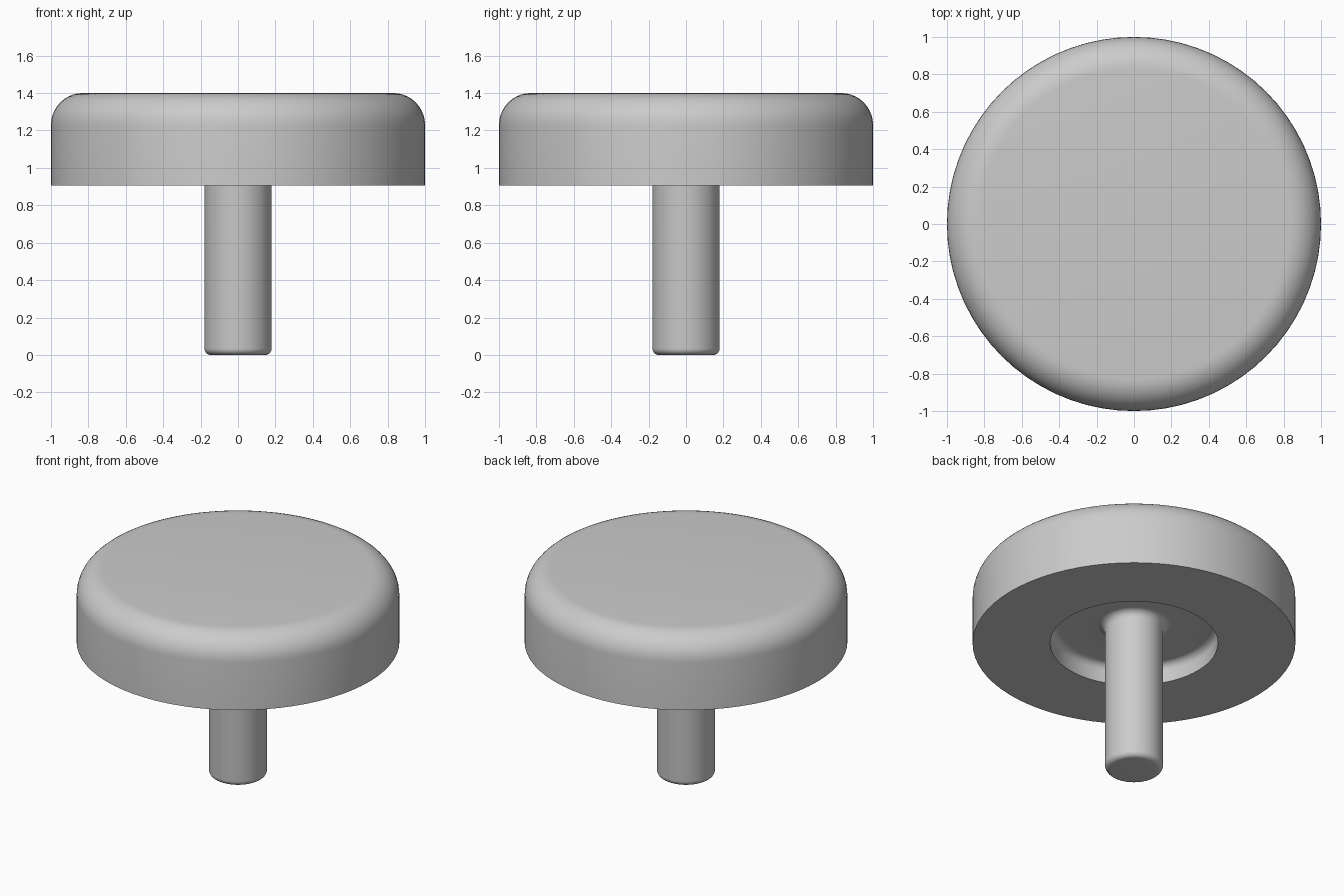
import bpy, math

if "Cube" in bpy.data.objects:
    bpy.data.objects.remove(bpy.data.objects["Cube"], do_unlink=True)

SEGMENTS = 72

grey = bpy.data.materials.new("light_grey")
grey.use_nodes = True
COLOUR = (0.6, 0.6, 0.6, 1)
grey.diffuse_color = COLOUR
grey.node_tree.nodes["Principled BSDF"].inputs["Base Color"].default_value = COLOUR


def arc(cx, cz, r, start, end, steps=8):
    """Points of a fillet in the profile plane, angles in degrees."""
    angles = [math.radians(start + (end - start) * i / steps) for i in range(steps + 1)]
    return [(cx + r * math.cos(a), cz + r * math.sin(a)) for a in angles]


def lathe(name, profile):
    """Spin an open profile around z, closing both ends with flat caps."""
    verts, faces, n = [], [], SEGMENTS
    for r, z in profile:
        for i in range(n):
            a = math.tau * i / n
            verts.append((r * math.cos(a), r * math.sin(a), z))
    for k in range(len(profile) - 1):
        for i in range(n):
            j = (i + 1) % n
            faces.append((k * n + i, k * n + j, (k + 1) * n + j, (k + 1) * n + i))
    last = (len(profile) - 1) * n
    faces.append(tuple(reversed(range(n))))
    faces.append(tuple(range(last, last + n)))
    mesh = bpy.data.meshes.new(name)
    mesh.from_pydata(verts, [], faces)
    mesh.materials.append(grey)
    ob = bpy.data.objects.new(name, mesh)
    bpy.context.collection.objects.link(ob)
    bpy.ops.object.select_all(action='DESELECT')
    ob.select_set(True)
    bpy.context.view_layer.objects.active = ob
    bpy.ops.object.shade_smooth_by_angle(angle=math.radians(35))
    return ob


TOP, UNDER, CEILING = 1.4, 0.905, 1.035
STEM, RECESS = 0.18, 0.52
EDGE, FILLET, TIP = 0.17, 0.05, 0.035

# Stem with rounded tip, filleted into the recessed underside of the round head
profile = arc(STEM - TIP, TIP, TIP, -90, 0)
profile += arc(STEM + FILLET, CEILING - FILLET, FILLET, 180, 90)
profile += arc(RECESS - FILLET, CEILING - FILLET, FILLET, 90, 0)
profile += [(RECESS, UNDER), (1, UNDER)]
profile += arc(1 - EDGE, TOP - EDGE, EDGE, 0, 90, 10)
lathe("round_head_with_stem", profile)
